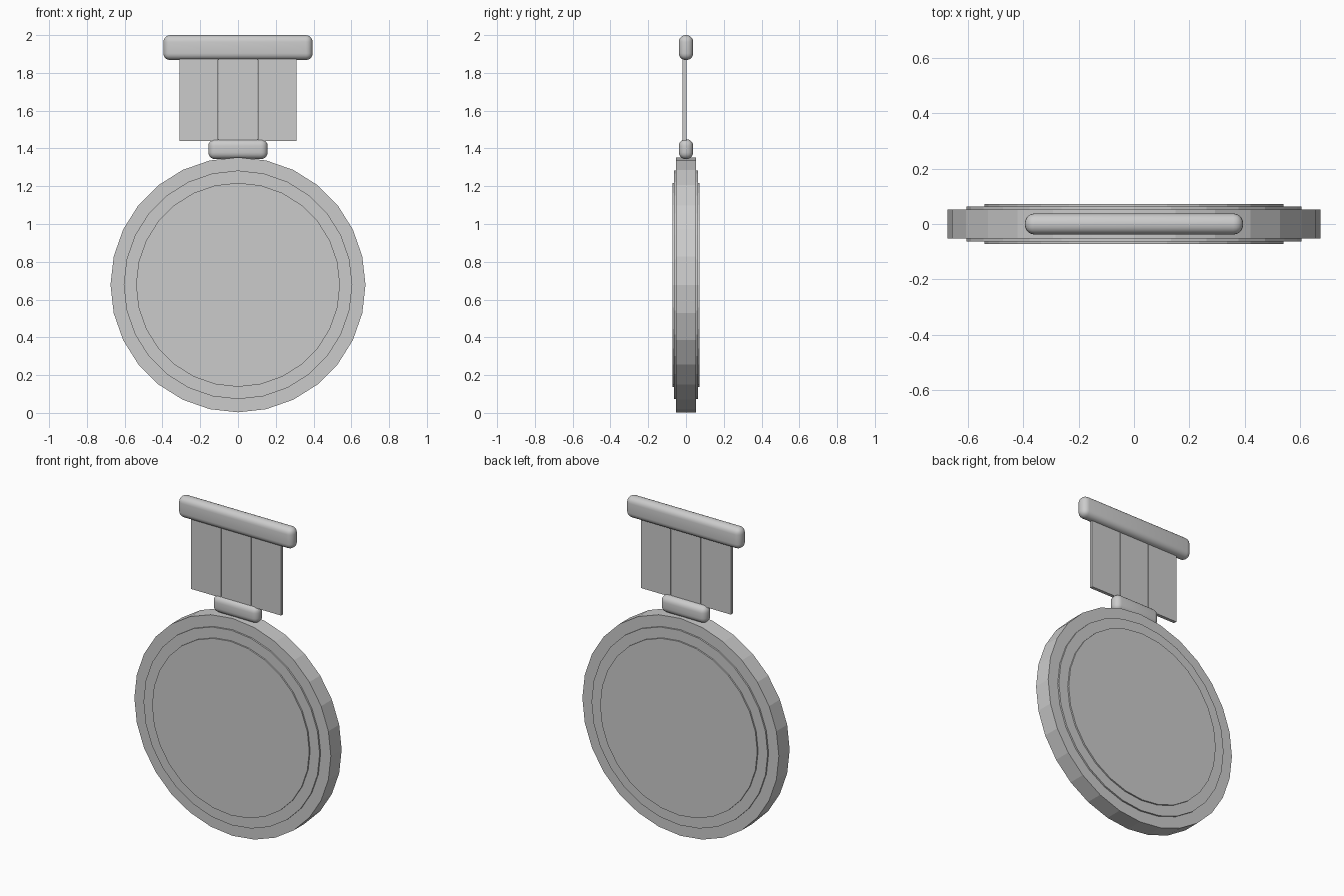
import bpy
import bmesh
from math import pi
from mathutils import Matrix

if "Cube" in bpy.data.objects:
    bpy.data.objects.remove(bpy.data.objects["Cube"])

grey = bpy.data.materials.new("plain grey")
grey.use_nodes = True
grey.diffuse_color = (0.6, 0.6, 0.6, 1)
grey.node_tree.nodes["Principled BSDF"].inputs["Base Color"].default_value = (0.6, 0.6, 0.6, 1)


def finish(name, bm, location):
    mesh = bpy.data.meshes.new(name)
    bm.to_mesh(mesh)
    bm.free()
    mesh.materials.append(grey)
    obj = bpy.data.objects.new(name, mesh)
    obj.location = location
    bpy.context.collection.objects.link(obj)
    return obj


def disc(name, radius, depth):
    bm = bmesh.new()
    bmesh.ops.create_cone(bm, cap_ends=True, segments=28, radius1=radius,
                          radius2=radius, depth=depth,
                          matrix=Matrix.Rotation(pi / 2, 4, "X"))
    return finish(name, bm, (0, 0, 0.678))


def box(name, size, location, rounding=0):
    bm = bmesh.new()
    bmesh.ops.create_cube(bm, size=1)
    bmesh.ops.scale(bm, vec=size, verts=bm.verts)
    if rounding:
        bmesh.ops.bevel(bm, geom=bm.edges[:], offset=rounding, segments=5,
                        profile=0.5, affect="EDGES")
        for face in bm.faces:
            face.smooth = True
    return finish(name, bm, location)


# Medal: a wide rim with two raised steps on both faces
disc("medal_rim", 0.675, 0.106)
disc("medal_step", 0.605, 0.126)
disc("medal_face", 0.54, 0.144)

# Ribbon: three flat strips side by side
for name, x in (("ribbon_right", -0.207), ("ribbon_middle", 0), ("ribbon_left", 0.207)):
    box(name, (0.204, 0.02, 0.46), (x, -0.008, 1.67))

# Rounded bars holding the ribbon
box("pin_bar", (0.79, 0.076, 0.132), (0, 0, 1.934), 0.036)
box("hanger_bar", (0.314, 0.076, 0.106), (0, 0, 1.396), 0.036)
